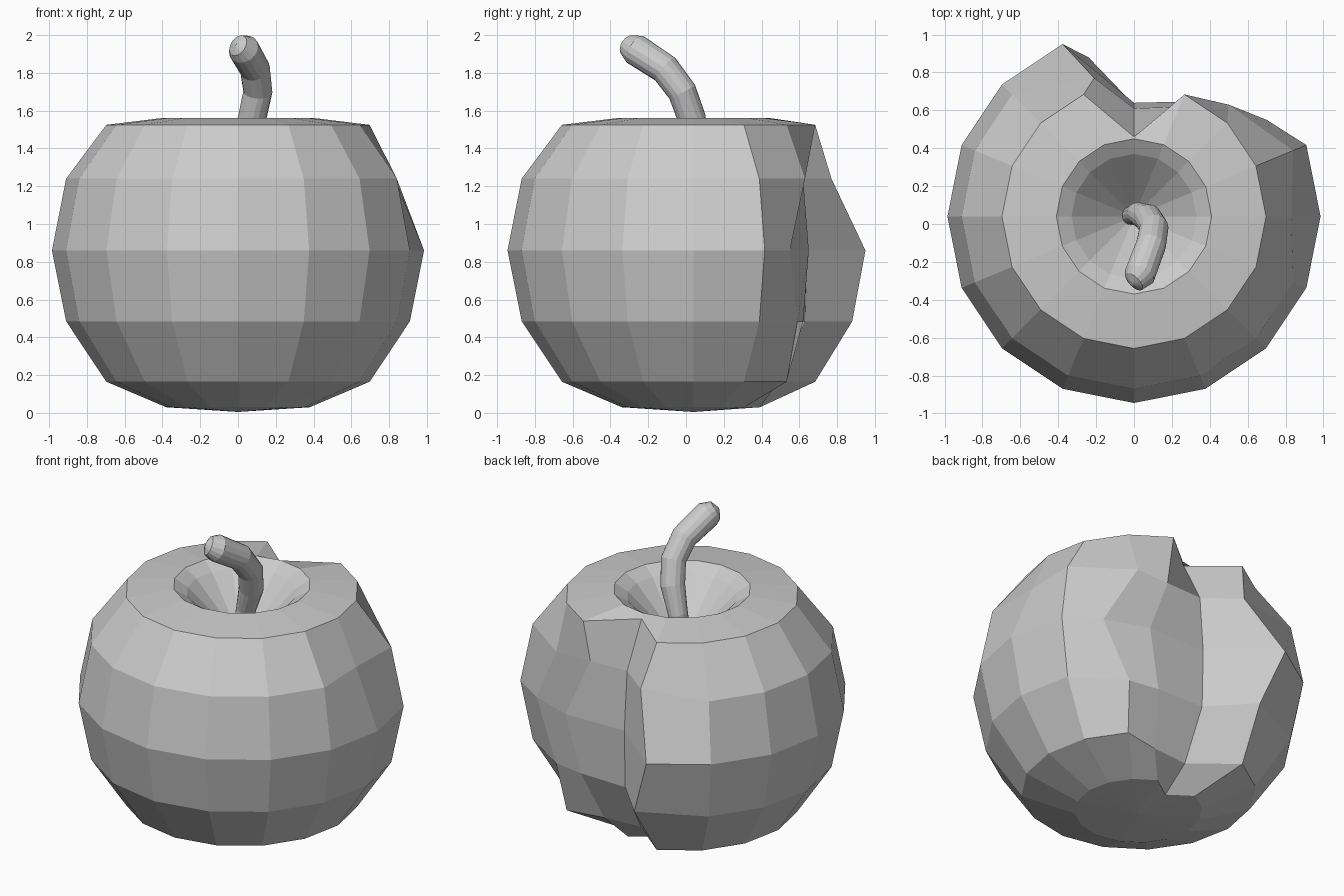
import bpy, bmesh, math
from mathutils import Vector

if "Cube" in bpy.data.objects:
    bpy.data.objects.remove(bpy.data.objects["Cube"])

SIDES = 16
CY = 0.04  # the body axis sits slightly behind the origin


def new_object(name, bm):
    bmesh.ops.recalc_face_normals(bm, faces=bm.faces)
    mesh = bpy.data.meshes.new(name)
    bm.to_mesh(mesh)
    bm.free()
    obj = bpy.data.objects.new(name, mesh)
    bpy.context.collection.objects.link(obj)
    return obj


def bridge(bm, a, b):
    n = len(a)
    for i in range(n):
        j = (i + 1) % n
        bm.faces.new((a[i], a[j], b[j], b[i]))


def fan(bm, ring, co):
    tip = bm.verts.new(co)
    for i in range(len(ring)):
        bm.faces.new((ring[i], ring[(i + 1) % len(ring)], tip))


# Fruit body: (radius, z) rings from underside to inside of the top dimple
profile = [(0.38, 0.03), (0.697, 0.165), (0.91, 0.485), (0.985, 0.86),
           (0.91, 1.24), (0.697, 1.525), (0.41, 1.56), (0.33, 1.51)]

# Bitten area: (ring, segment) -> pushed-in x, y
bite = {
    (0, 4): (0.0, 0.29),
    (1, 3): (0.25, 0.49), (1, 4): (0.0, 0.47),
    (2, 2): (0.53, 0.59), (2, 3): (0.33, 0.62), (2, 4): (0.0, 0.63),
    (2, 5): (-0.24, 0.88),
    (3, 2): (0.70, 0.55), (3, 3): (0.42, 0.65), (3, 4): (0.0, 0.64),
    (4, 0): (0.83, 0.04), (4, 2): (0.50, 0.63), (4, 3): (0.26, 0.62),
    (4, 4): (0.0, 0.61), (4, 5): (-0.21, 0.77),
    (5, 4): (0.0, 0.46),
}

bm = bmesh.new()
rings = []
for k, (r, z) in enumerate(profile):
    ring = []
    for s in range(SIDES):
        a = 2 * math.pi * s / SIDES
        x, y = bite.get((k, s), (r * math.cos(a), CY + r * math.sin(a)))
        ring.append(bm.verts.new((x, y, z)))
    rings.append(ring)
for a, b in zip(rings, rings[1:]):
    bridge(bm, a, b)
fan(bm, rings[0], (0, CY, 0.005))
fan(bm, rings[-1], (0, CY, 1.18))
new_object("fruit_body", bm)

# Stem: bent tube swept along a short path of (x, y, z, radius)
path = [(-0.03, 0.04, 1.15, 0.045), (0.02, 0.055, 1.40, 0.06),
        (0.075, 0.03, 1.56, 0.075), (0.105, -0.02, 1.70, 0.077),
        (0.09, -0.11, 1.82, 0.08), (0.03, -0.27, 1.925, 0.083),
        (0.0, -0.305, 1.945, 0.06), (-0.015, -0.315, 1.955, 0.015)]
STEM_SIDES = 16
bm = bmesh.new()
pts = [Vector(p[:3]) for p in path]
rings = []
for i, p in enumerate(pts):
    t = (pts[min(i + 1, len(pts) - 1)] - pts[max(i - 1, 0)]).normalized()
    u = Vector((1, 0, 0))
    u = (u - t * u.dot(t)).normalized()
    v = t.cross(u)
    r = path[i][3]
    rings.append([bm.verts.new(p + r * (u * math.cos(a) + v * math.sin(a)))
                  for a in (2 * math.pi * s / STEM_SIDES for s in range(STEM_SIDES))])
for a, b in zip(rings, rings[1:]):
    bridge(bm, a, b)
bm.faces.new(rings[0])
bm.faces.new(rings[-1])
new_object("stem", bm)
